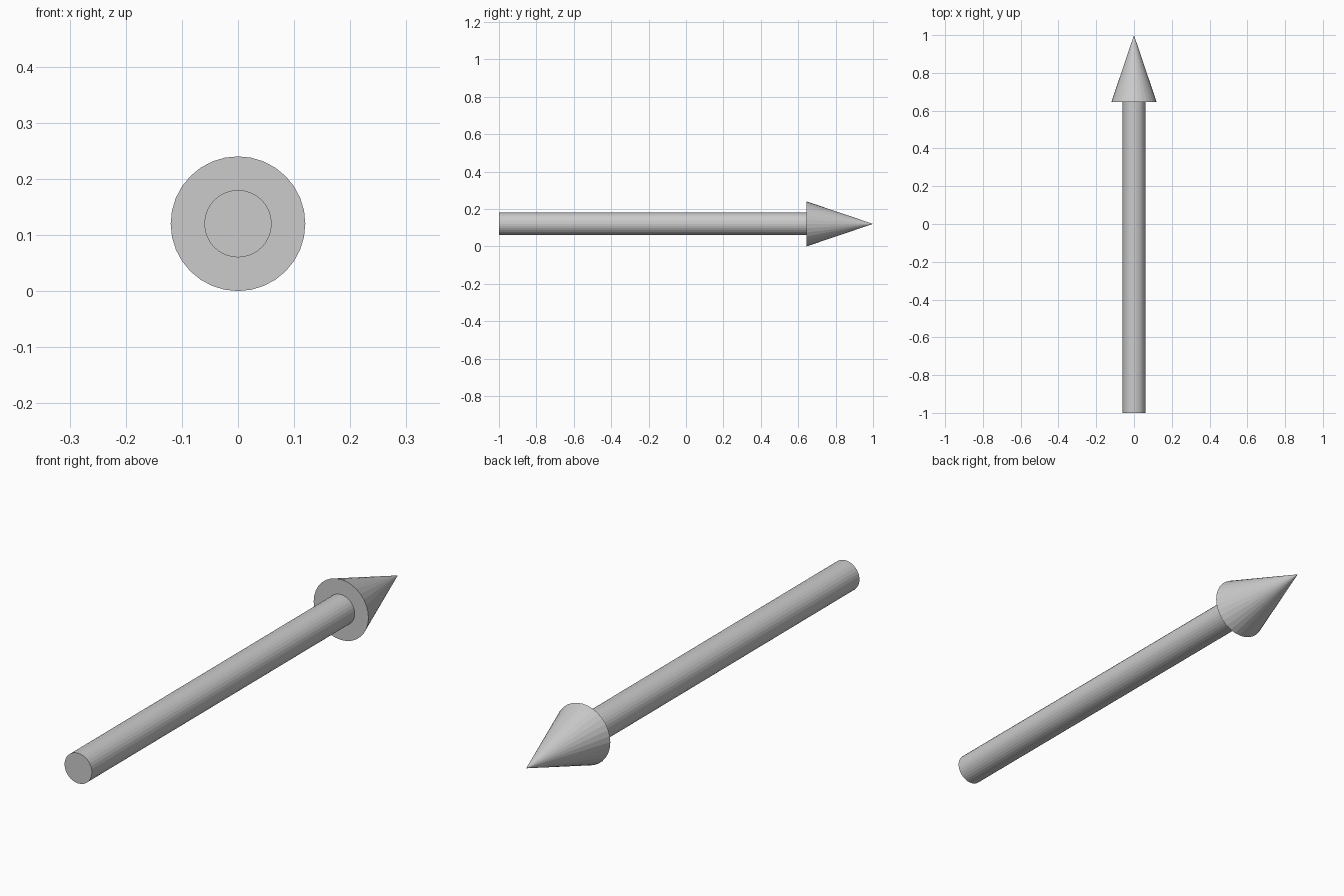
import bpy
from math import pi

if "Cube" in bpy.data.objects:
    bpy.data.objects.remove(bpy.data.objects["Cube"])

SIDES = 32
AXIS_Z = 0.12      # height of the arrow's axis
NECK_Y = 0.645     # where the shaft meets the head


def round_part(name, r_start, r_end, y_start, y_end):
    """Flat-faced cylinder or cone lying along +y."""
    bpy.ops.mesh.primitive_cone_add(
        vertices=SIDES, radius1=r_start, radius2=r_end, depth=y_end - y_start,
        location=(0, (y_start + y_end) / 2, AXIS_Z), rotation=(-pi / 2, 0, 0))
    bpy.context.object.name = name


# Long straight shaft
round_part("shaft", 0.06, 0.06, -1.0, NECK_Y)
# Pointed head with a flat back
round_part("arrow_head", 0.12, 0.0, NECK_Y, 1.0)
